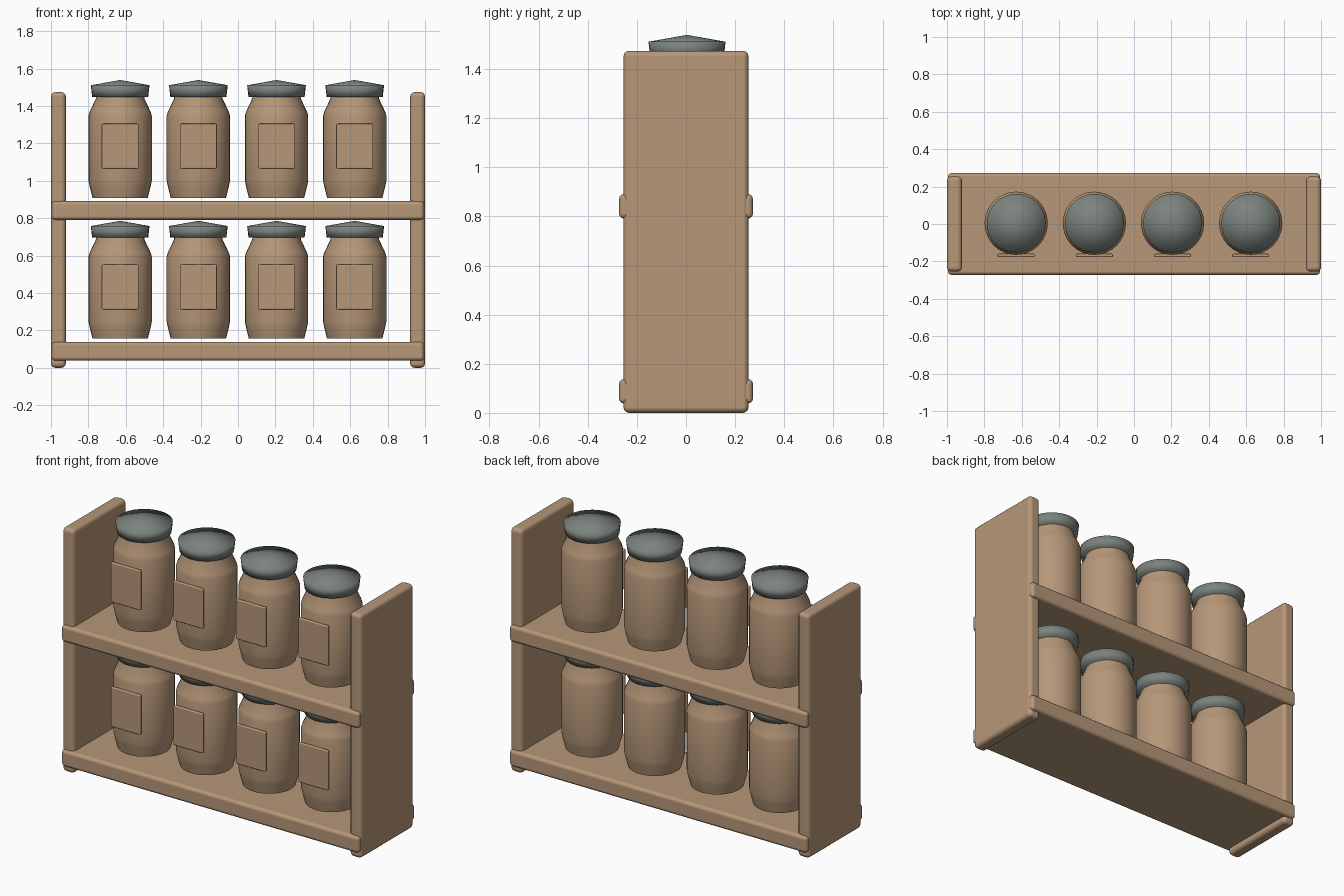
import bpy, bmesh, math

if "Cube" in bpy.data.objects:
    bpy.data.objects.remove(bpy.data.objects["Cube"])


def material(name, rgb):
    m = bpy.data.materials.new(name)
    m.use_nodes = True
    m.diffuse_color = (*rgb, 1)
    m.node_tree.nodes["Principled BSDF"].inputs["Base Color"].default_value = (*rgb, 1)
    return m


wood = material("warm_wood", (0.47, 0.31, 0.19))
metal = material("grey_metal", (0.20, 0.23, 0.21))


def finish(name, bm, mat):
    bmesh.ops.recalc_face_normals(bm, faces=bm.faces)
    mesh = bpy.data.meshes.new(name)
    bm.to_mesh(mesh)
    bm.free()
    mesh.materials.append(mat)
    mesh.shade_smooth()
    ob = bpy.data.objects.new(name, mesh)
    bpy.context.collection.objects.link(ob)
    return ob


def board(name, centre, size, bevel):
    """Box with rounded edges."""
    bm = bmesh.new()
    bmesh.ops.create_cube(bm, size=1)
    bmesh.ops.scale(bm, vec=size, verts=bm.verts)
    ob = finish(name, bm, wood)
    ob.location = centre
    mod = ob.modifiers.new("rounded_edges", "BEVEL")
    mod.width = bevel
    mod.segments = 3
    mod.harden_normals = True
    return ob


def lathe(name, profile, location, mat, sides=32):
    """Spin (radius, height) points round the z axis."""
    bm = bmesh.new()
    verts = [bm.verts.new((r, 0, z)) for r, z in profile]
    edges = [bm.edges.new(pair) for pair in zip(verts, verts[1:])]
    bmesh.ops.spin(bm, geom=verts + edges, cent=(0, 0, 0), axis=(0, 0, 1),
                   angle=math.tau, steps=sides)
    bmesh.ops.remove_doubles(bm, verts=bm.verts, dist=0.0005)
    ob = finish(name, bm, mat)
    ob.location = location
    return ob


# Rack: two end panels and two shelves
for side, x in (("right", -0.96), ("left", 0.96)):
    board(side + "_panel", (x, 0, 0.737), (0.08, 0.51, 1.474), 0.024)
for level, z in (("lower", 0.088), ("upper", 0.841)):
    board(level + "_shelf", (0, 0, z), (1.99, 0.545, 0.1), 0.02)

# Jars with labels and lids
jar_profile = [(0, 0), (0.148, 0), (0.163, 0.06), (0.169, 0.09), (0.169, 0.44),
               (0.163, 0.46), (0.13, 0.53), (0.128, 0.56), (0, 0.56)]
lid_profile = [(0, 0.54), (0.15, 0.54), (0.157, 0.602), (0, 0.63)]
for level, base in (("lower", 0.156), ("upper", 0.909)):
    for i in range(4):
        x = -0.63 + 0.418 * i
        tag = f"{level}_{i + 1}"
        spot = (x, 0.004, base)
        jar = lathe("jar_" + tag, jar_profile, spot, wood)
        jar.data.set_sharp_from_angle(angle=math.radians(60))
        lid = lathe("lid_" + tag, lid_profile, spot, metal)
        board("label_" + tag, (x, -0.168, base + 0.276), (0.198, 0.018, 0.24), 0.006)
